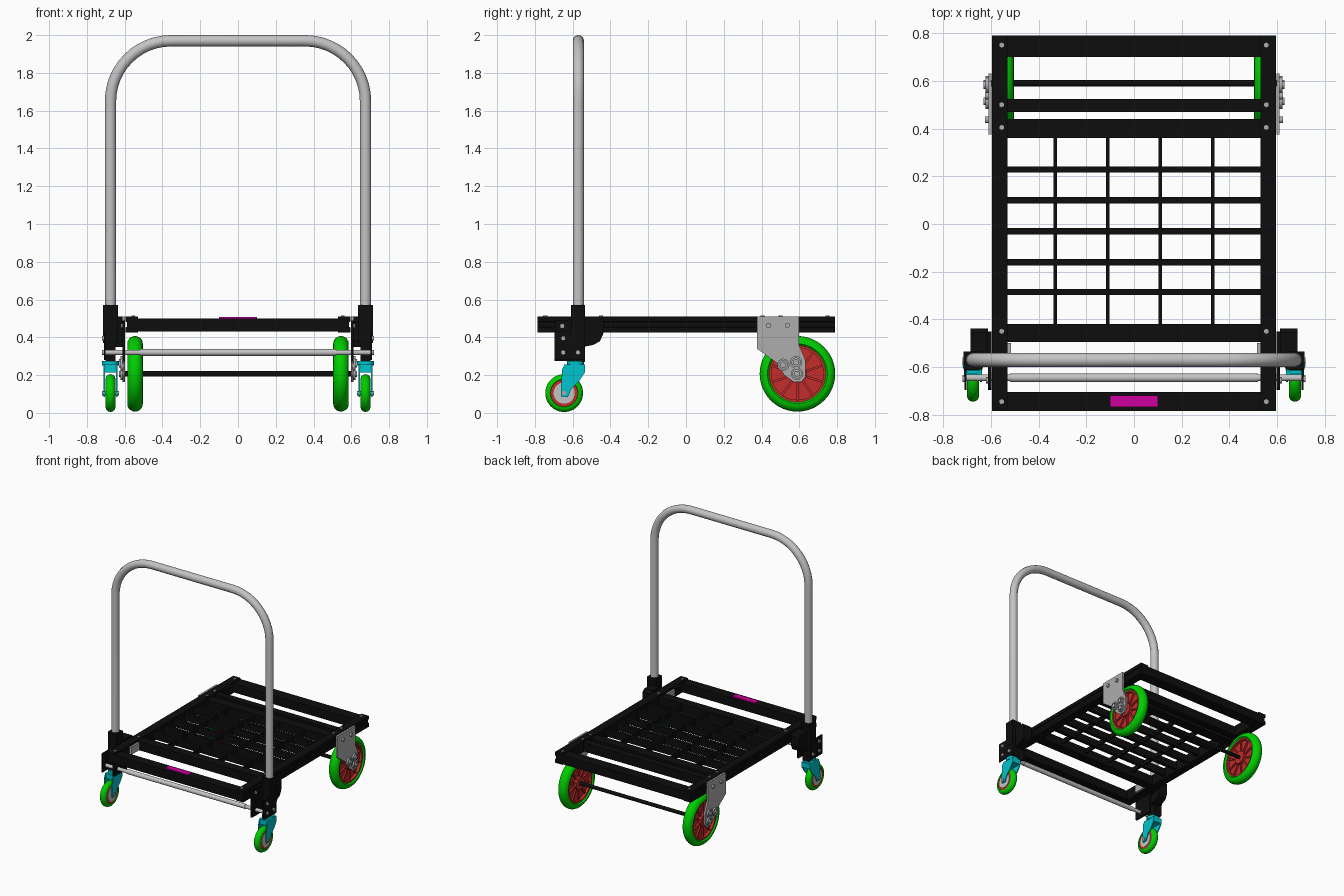
import bpy, bmesh, math
from mathutils import Vector, Matrix

cube = bpy.data.objects.get("Cube")
if cube:
    bpy.data.objects.remove(cube, do_unlink=True)


def material(name, rgb, rough=0.5):
    m = bpy.data.materials.new(name)
    m.use_nodes = True
    m.diffuse_color = (*rgb, 1)
    b = m.node_tree.nodes["Principled BSDF"]
    b.inputs["Base Color"].default_value = (*rgb, 1)
    b.inputs["Roughness"].default_value = rough
    return m


BLACK = material("black paint", (0.004, 0.004, 0.004))
TUBE = material("light grey tube", (0.55, 0.55, 0.55))
STEEL = material("steel grey", (0.42, 0.42, 0.42))
GREEN = material("green tyre", (0.0, 0.62, 0.0))
RED = material("red hub", (0.55, 0.025, 0.025))
CYAN = material("cyan fork", (0.0, 0.56, 0.62))
PINK = material("magenta plate", (0.62, 0.0, 0.34))


def finish(name, bm, mat, smooth=False):
    bmesh.ops.recalc_face_normals(bm, faces=bm.faces)
    me = bpy.data.meshes.new(name)
    bm.to_mesh(me)
    bm.free()
    ob = bpy.data.objects.new(name, me)
    bpy.context.scene.collection.objects.link(ob)
    me.materials.append(mat)
    if smooth:
        bpy.ops.object.select_all(action='DESELECT')
        ob.select_set(True)
        bpy.context.view_layer.objects.active = ob
        bpy.ops.object.shade_smooth_by_angle(angle=math.radians(35))
    return ob


def box(name, x, y, z, mat):
    """Box from (low, high) ranges on each axis."""
    bm = bmesh.new()
    size = [b - a for a, b in (x, y, z)]
    mid = [(a + b) / 2 for a, b in (x, y, z)]
    bmesh.ops.create_cube(bm, size=1, matrix=Matrix.Translation(mid) @ Matrix.Diagonal((*size, 1)))
    return finish(name, bm, mat)


def prism(name, pts, axis, lo, hi, mat):
    """Extrude a profile along x (points are y, z) or along y (points are x, z)."""
    def place(p, t):
        return (t, p[0], p[1]) if axis == 'x' else (p[0], t, p[1])
    bm = bmesh.new()
    face = bm.faces.new([bm.verts.new(place(p, lo)) for p in pts])
    ext = bmesh.ops.extrude_face_region(bm, geom=[face])
    verts = [g for g in ext['geom'] if isinstance(g, bmesh.types.BMVert)]
    bmesh.ops.translate(bm, verts=verts, vec=Vector(place((0, 0), hi - lo)))
    return finish(name, bm, mat)


def rod(name, a, b, r, mat, seg=24):
    a, b = Vector(a), Vector(b)
    rot = (b - a).to_track_quat('Z', 'Y').to_matrix().to_4x4()
    bm = bmesh.new()
    bmesh.ops.create_cone(bm, cap_ends=True, segments=seg, radius1=r, radius2=r,
                          depth=(b - a).length, matrix=Matrix.Translation((a + b) / 2) @ rot)
    return finish(name, bm, mat, seg > 8)


def ring(name, centre, profile, mat, seg=48):
    """Spin a closed (x offset, radius) profile around the x axis."""
    c = Vector(centre)
    bm = bmesh.new()
    loops = []
    for i in range(seg):
        a = 2 * math.pi * i / seg
        loops.append([bm.verts.new(c + Vector((x, r * math.cos(a), r * math.sin(a)))) for x, r in profile])
    n = len(profile)
    for i in range(seg):
        p, q = loops[i], loops[(i + 1) % seg]
        for j in range(n):
            k = (j + 1) % n
            bm.faces.new((p[j], p[k], q[k], q[j]))
    return finish(name, bm, mat, True)


def tyre(name, c, outer, inner, half):
    arc = [(half * math.cos(t * math.pi / 10), outer - half * (1 - math.sin(t * math.pi / 10)))
           for t in range(11)]
    return ring(name, c, arc + [(-half * 0.75, inner), (half * 0.75, inner)], GREEN)


def flat_ring(name, c, half, r0, r1, mat):
    return ring(name, c, [(-half, r0), (-half, r1), (half, r1), (half, r0)], mat)


# Deck frame
box("front_cross_rail", (-0.53, 0.53), (-0.785, -0.705), (0.43, 0.50), BLACK)
for i, (y0, y1) in enumerate([(-0.495, -0.42), (0.36, 0.44), (0.47, 0.525), (0.70, 0.79)]):
    box(f"cross_rail_{i}", (-0.53, 0.53), (y0, y1), (0.43, 0.50), BLACK)
for i, y in enumerate((-0.285, -0.16, -0.03, 0.1, 0.228)):
    box(f"deck_slat_{i}", (-0.53, 0.53), (y - 0.013, y + 0.013), (0.44, 0.497), BLACK)
for i, x in enumerate((-0.33, -0.11, 0.11, 0.33)):
    box(f"deck_long_bar_{i}", (x - 0.007, x + 0.007), (-0.42, 0.36), (0.455, 0.49), BLACK)
box("badge_plate", (-0.1, 0.1), (-0.767, -0.72), (0.499, 0.507), PINK)

# Axle, cross rod and push handle
rod("rear_axle", (-0.6, 0.59, 0.207), (0.6, 0.59, 0.207), 0.014, BLACK)
rod("front_cross_rod", (-0.71, -0.645, 0.32), (0.71, -0.645, 0.32), 0.014, TUBE)
rod("front_cross_sleeve", (-0.52, -0.645, 0.32), (0.52, -0.645, 0.32), 0.018, TUBE)

HX, HY, TOP, BEND = 0.675, -0.57, 1.97, 0.32
path = [(-HX, 0.38)]
for sx, start in ((-1, 180), (1, 90)):
    for k in range(13):
        a = math.radians(start - 90 * k / 12)
        path.append((sx * (HX - BEND) + BEND * math.cos(a), TOP - BEND + BEND * math.sin(a)))
path.append((HX, 0.38))
cu = bpy.data.curves.new("push_handle", 'CURVE')
cu.dimensions = '3D'
cu.bevel_depth = 0.03
cu.bevel_resolution = 5
cu.use_fill_caps = True
sp = cu.splines.new('POLY')
sp.points.add(len(path) - 1)
for p, (x, z) in zip(sp.points, path):
    p.co = (x, HY, z, 1)
    p.radius = 1
sp.use_smooth = True
cu.materials.append(TUBE)
bpy.context.scene.collection.objects.link(bpy.data.objects.new("push_handle", cu))

for s, side in ((1, "left"), (-1, "right")):
    def X(a, b):
        return tuple(sorted((s * a, s * b)))

    # Slotted side rail with bolts
    rail = [(0.53, 0.425), (0.595, 0.425), (0.595, 0.452), (0.588, 0.455), (0.588, 0.48),
            (0.595, 0.483), (0.595, 0.51), (0.53, 0.51)]
    prism(side + "_side_rail", [(s * x, z) for x, z in rail], 'y', -0.785, 0.79, BLACK)
    for i, y in enumerate((-0.745, -0.45, 0.405, 0.5, 0.75)):
        rod(f"{side}_rail_bolt_{i}", (s * 0.555, y, 0.505), (s * 0.555, y, 0.516), 0.011, STEEL, 6)

    # Rear wheel: tyre, hub rim, web, spokes
    c = (s * 0.545, 0.59, 0.207)
    tyre(side + "_rear_tyre", c, 0.2, 0.15, 0.041)
    flat_ring(side + "_rear_rim", c, 0.031, 0.138, 0.155, RED)
    flat_ring(side + "_rear_web", c, 0.010, 0.02, 0.145, RED)
    flat_ring(side + "_rear_hub", c, 0.033, 0.012, 0.05, RED)
    bm = bmesh.new()
    for k in range(10):
        m = (Matrix.Translation(c) @ Matrix.Rotation(k * math.pi / 5, 4, 'X')
             @ Matrix.Translation((0, 0, 0.092)) @ Matrix.Diagonal((0.044, 0.012, 0.1, 1)))
        bmesh.ops.create_cube(bm, size=1, matrix=m)
    finish(side + "_rear_spokes", bm, RED)

    # Rear wheel bracket with bosses and bolts
    plate = [(0.375, 0.51), (0.598, 0.51), (0.598, 0.36), (0.632, 0.28), (0.632, 0.19), (0.61, 0.163),
             (0.57, 0.163), (0.52, 0.2), (0.48, 0.265), (0.375, 0.34)]
    prism(side + "_rear_bracket", plate, 'x', *X(0.597, 0.611), STEEL)
    for i, (y, z) in enumerate(((0.515, 0.255), (0.583, 0.268), (0.588, 0.207))):
        flat_ring(f"{side}_bracket_boss_{i}", (s * 0.615, y, z), 0.008, 0.022, 0.032, STEEL)
        rod(f"{side}_boss_pin_{i}", (s * 0.6, y, z), (s * 0.63, y, z), 0.016, STEEL, 16)
    for i, y in enumerate((0.437, 0.537)):
        rod(f"{side}_bracket_bolt_{i}", (s * 0.6, y, 0.463), (s * 0.624, y, 0.463), 0.014, STEEL, 12)

    # Handle socket and folding bracket
    box(side + "_handle_socket", X(0.636, 0.714), (-0.61, -0.534), (0.37, 0.57), BLACK)
    box(side + "_socket_foot", X(0.648, 0.702), (-0.615, -0.535), (0.27, 0.38), BLACK)
    mount = [(-0.69, 0.49), (-0.45, 0.49), (-0.45, 0.44), (-0.535, 0.41), (-0.535, 0.275), (-0.695, 0.275),
             (-0.695, 0.425)]
    prism(side + "_fold_plate", mount, 'x', *X(0.597, 0.612), BLACK)
    box(side + "_outer_fold_plate", X(0.702, 0.71), (-0.695, -0.535), (0.28, 0.43), BLACK)
    box(side + "_fold_spacer", X(0.61, 0.65), (-0.6, -0.54), (0.38, 0.48), BLACK)
    lobe = [(-0.54, 0.51), (-0.455, 0.51), (-0.438, 0.495), (-0.438, 0.42), (-0.455, 0.38), (-0.49, 0.36),
            (-0.54, 0.35)]
    prism(side + "_fold_lobe", lobe, 'x', *X(0.612, 0.686), BLACK)
    box(side + "_inner_rail_plate", X(0.515, 0.53), (-0.6, -0.5), (0.435, 0.495), STEEL)
    for i, (y, z) in enumerate(((-0.65, 0.32), (-0.572, 0.32), (-0.65, 0.395))):
        rod(f"{side}_fold_bolt_{i}", (s * 0.705, y, z), (s * 0.72, y, z), 0.013, STEEL, 12)
    for i, y in enumerate((-0.655, -0.52)):
        rod(f"{side}_mount_bolt_{i}", (s * 0.6, y, 0.46), (s * 0.62, y, 0.46), 0.013, STEEL, 12)

    # Caster fork
    leg = [(-0.655, 0.235), (-0.64, 0.255), (-0.535, 0.255), (-0.535, 0.215), (-0.565, 0.17), (-0.605, 0.13),
           (-0.625, 0.085), (-0.66, 0.085), (-0.663, 0.12)]
    prism(side + "_fork_outer_leg", leg, 'x', *X(0.705, 0.713), CYAN)
    prism(side + "_fork_inner_leg", leg, 'x', *X(0.637, 0.645), CYAN)
    box(side + "_fork_crown", X(0.637, 0.713), (-0.645, -0.535), (0.215, 0.255), CYAN)
    rod(side + "_fork_swivel", (s * 0.675, -0.585, 0.25), (s * 0.675, -0.585, 0.275), 0.045, CYAN)

    # Caster wheel
    c = (s * 0.675, -0.645, 0.105)
    tyre(side + "_caster_tyre", c, 0.1, 0.07, 0.026)
    flat_ring(side + "_caster_rim", c, 0.022, 0.045, 0.073, RED)
    flat_ring(side + "_caster_disc", c, 0.026, 0.008, 0.056, TUBE)
    rod(side + "_caster_axle", (s * 0.63, -0.645, 0.105), (s * 0.72, -0.645, 0.105), 0.012, STEEL, 12)
